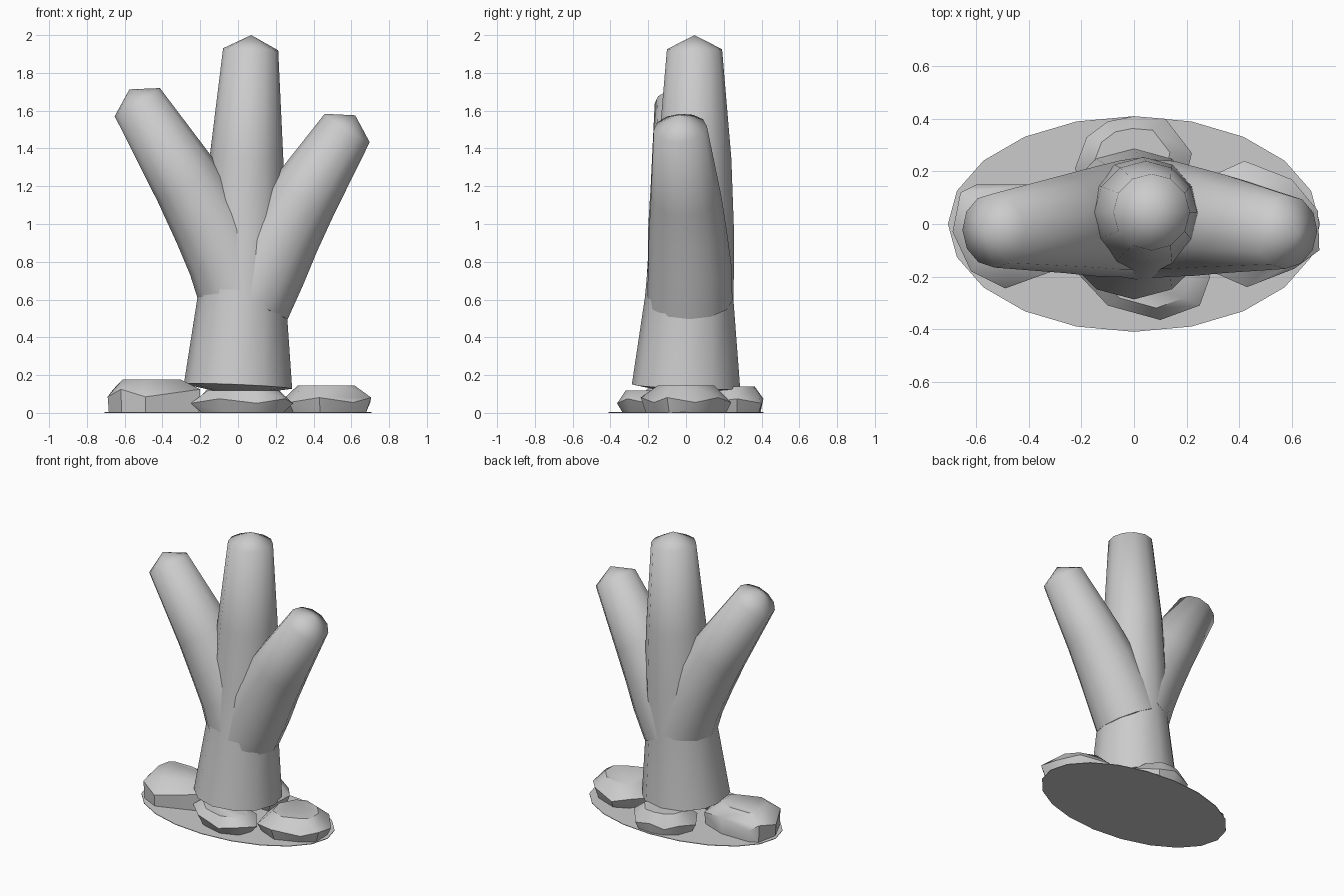
import bpy, bmesh, math
from mathutils import Vector

cube = bpy.data.objects.get("Cube")
if cube:
    bpy.data.objects.remove(cube, do_unlink=True)

grey = bpy.data.materials.new("plain_grey")
grey.use_nodes = True
grey.diffuse_color = (0.6, 0.6, 0.6, 1)
grey.node_tree.nodes["Principled BSDF"].inputs["Base Color"].default_value = (0.6, 0.6, 0.6, 1)


def finish(name, bm, angle):
    bmesh.ops.recalc_face_normals(bm, faces=bm.faces)
    mesh = bpy.data.meshes.new(name)
    bm.to_mesh(mesh)
    bm.free()
    mesh.materials.append(grey)
    mesh.shade_smooth()
    mesh.set_sharp_from_angle(angle=math.radians(angle))
    obj = bpy.data.objects.new(name, mesh)
    bpy.context.collection.objects.link(obj)
    return obj


def tube(name, path, cap, sides=12):
    """Tapering limb through (x, y, z, radius) stations with a blunt cone at both ends."""
    bm = bmesh.new()
    pts = [Vector(p[:3]) for p in path]
    rings, last = [], len(pts) - 1
    for i, p in enumerate(pts):
        t = (pts[min(i + 1, last)] - pts[max(i - 1, 0)]).normalized()
        turn = Vector((0, 0, 1)).rotation_difference(t)
        ring = []
        for k in range(sides):
            a = math.tau * k / sides
            ring.append(bm.verts.new(p + turn @ Vector((math.cos(a), math.sin(a), 0)) * path[i][3]))
        rings.append(ring)
    for low, high in zip(rings, rings[1:]):
        for k in range(sides):
            n = (k + 1) % sides
            bm.faces.new((low[k], low[n], high[n], high[k]))
    for ring, p, q, height in ((rings[0], pts[0], pts[1], 0.05), (rings[-1], pts[-1], pts[-2], cap)):
        tip = bm.verts.new(p + (p - q).normalized() * height)
        for k in range(sides):
            bm.faces.new((ring[k], ring[(k + 1) % sides], tip))
    return finish(name, bm, 75)


def rock(name, outline, widest, top, shrink, foot=0.88):
    """Faceted boulder: a hull round a foot, a wide waist and a smaller crown."""
    bm = bmesh.new()
    c = sum((Vector(p) for p in outline), Vector((0, 0))) / len(outline)
    for i, p in enumerate(outline):
        d = Vector(p) - c
        waist = widest * (1.25 if i % 2 else 0.85)
        for z, s in ((0, foot), (waist, 1), (top, shrink)):
            q = c + d * s
            bm.verts.new((q.x, q.y, z))
    bmesh.ops.convex_hull(bm, input=bm.verts)
    bmesh.ops.delete(bm, geom=[v for v in bm.verts if not v.link_faces], context='VERTS')
    return finish(name, bm, 35)


# Main stem and the two side branches
tube("main_stem", [(0, 0, 0.14, 0.287), (0.02, 0.017, 0.6, 0.235), (0.036, 0.035, 0.95, 0.22),
                   (0.045, 0.045, 1.35, 0.195), (0.067, 0.045, 1.925, 0.146)], 0.075)
tube("right_branch", [(0.015, 0.02, 0.65, 0.232), (-0.05, 0.02, 0.82, 0.222), (-0.14, 0.01, 1.0, 0.21),
                      (-0.265, 0, 1.215, 0.187), (-0.533, -0.025, 1.645, 0.141)], 0.08)
tube("left_branch", [(0.06, 0.02, 0.595, 0.226), (0.15, 0.02, 0.78, 0.22), (0.235, 0.01, 0.95, 0.207),
                     (0.345, 0, 1.14, 0.187), (0.578, -0.03, 1.508, 0.141)], 0.08)

# Boulders around the foot
rock("right_rock", [(-0.69, -0.03), (-0.66, 0.12), (-0.6, 0.15), (-0.38, 0.15), (-0.2, 0.08),
                    (-0.2, -0.14), (-0.49, -0.245), (-0.62, -0.18)], 0.1, 0.178, 0.62, 0.97)
rock("left_rock", [(0.22, 0.02), (0.31, 0.19), (0.42, 0.24), (0.6, 0.17), (0.7, 0.05),
                   (0.705, -0.1), (0.61, -0.17), (0.43, -0.24), (0.27, -0.17)], 0.065, 0.145, 0.62)
rock("front_rock", [(-0.25, -0.15), (-0.1, -0.31), (0.1, -0.365), (0.25, -0.31), (0.29, -0.2),
                    (0.2, -0.08), (-0.15, -0.08)], 0.06, 0.118, 0.7, 0.8)
rock("back_rock", [(-0.225, 0.21), (-0.18, 0.33), (-0.1, 0.39), (0, 0.41), (0.12, 0.4), (0.22, 0.27),
                   (0.18, 0.1), (-0.16, 0.1)], 0.06, 0.14, 0.65)

# Thin oval ground plate
bm = bmesh.new()
bmesh.ops.create_cone(bm, cap_ends=True, segments=20, radius1=1, radius2=1, depth=0.004)
for v in bm.verts:
    v.co = (v.co.x * 0.708, v.co.y * 0.41, v.co.z + 0.002)
finish("ground_plate", bm, 30)
